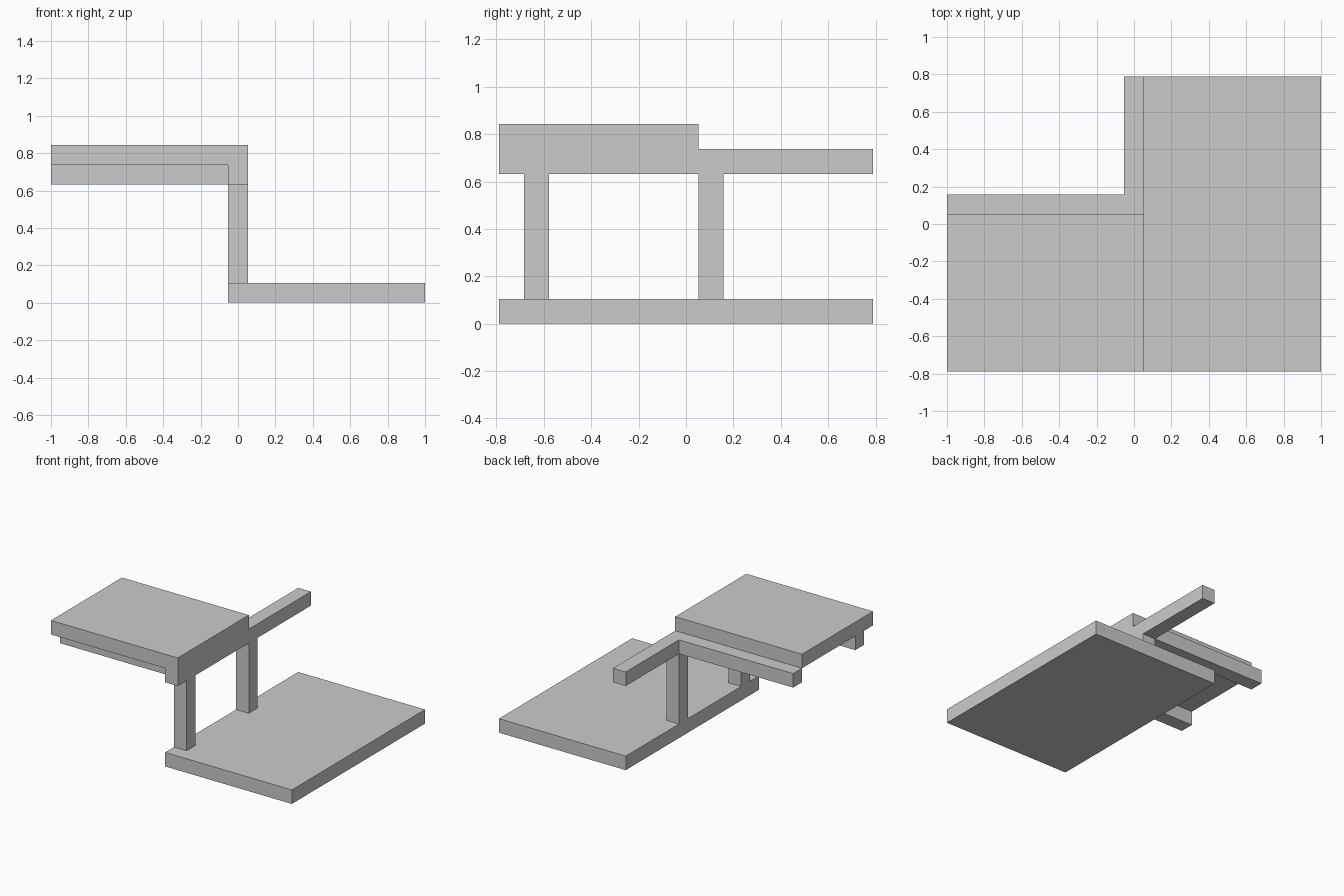
import bpy

if "Cube" in bpy.data.objects:
    bpy.data.objects.remove(bpy.data.objects["Cube"])

U = 2 / 19  # one grid module; every part is a whole or half multiple of it


def box(name, x, y, z):
    """Box from (min, max) ranges given in modules."""
    bpy.ops.mesh.primitive_cube_add(size=1)
    ob = bpy.context.object
    ob.name = ob.data.name = name
    for i, (lo, hi) in enumerate((x, y, z)):
        mid, size = (lo + hi) / 2 * U, (hi - lo) * U
        for v in ob.data.vertices:
            v.co[i] = mid + v.co[i] * size
    return ob


SPINE = (-0.5, 0.5)      # x range shared by posts and cross beam
ARM = (-9.5, -0.5)       # x range of the cantilever arms

# Lower plate on the ground and raised upper plate
box("lower_plate", (-0.5, 9.5), (-7.5, 7.5), (0, 1))
box("upper_plate", (-9.5, 0.5), (-7.5, 0.5), (7, 8))

# Long beam running front to back on top of the posts
box("long_beam", SPINE, (-7.5, 7.5), (6, 7))

# A post and a cantilever arm at each support line
for side, y in (("front", (-6.5, -5.5)), ("back", (0.5, 1.5))):
    box(side + "_post", SPINE, y, (1, 6))
    box(side + "_arm", ARM, y, (6, 7))
